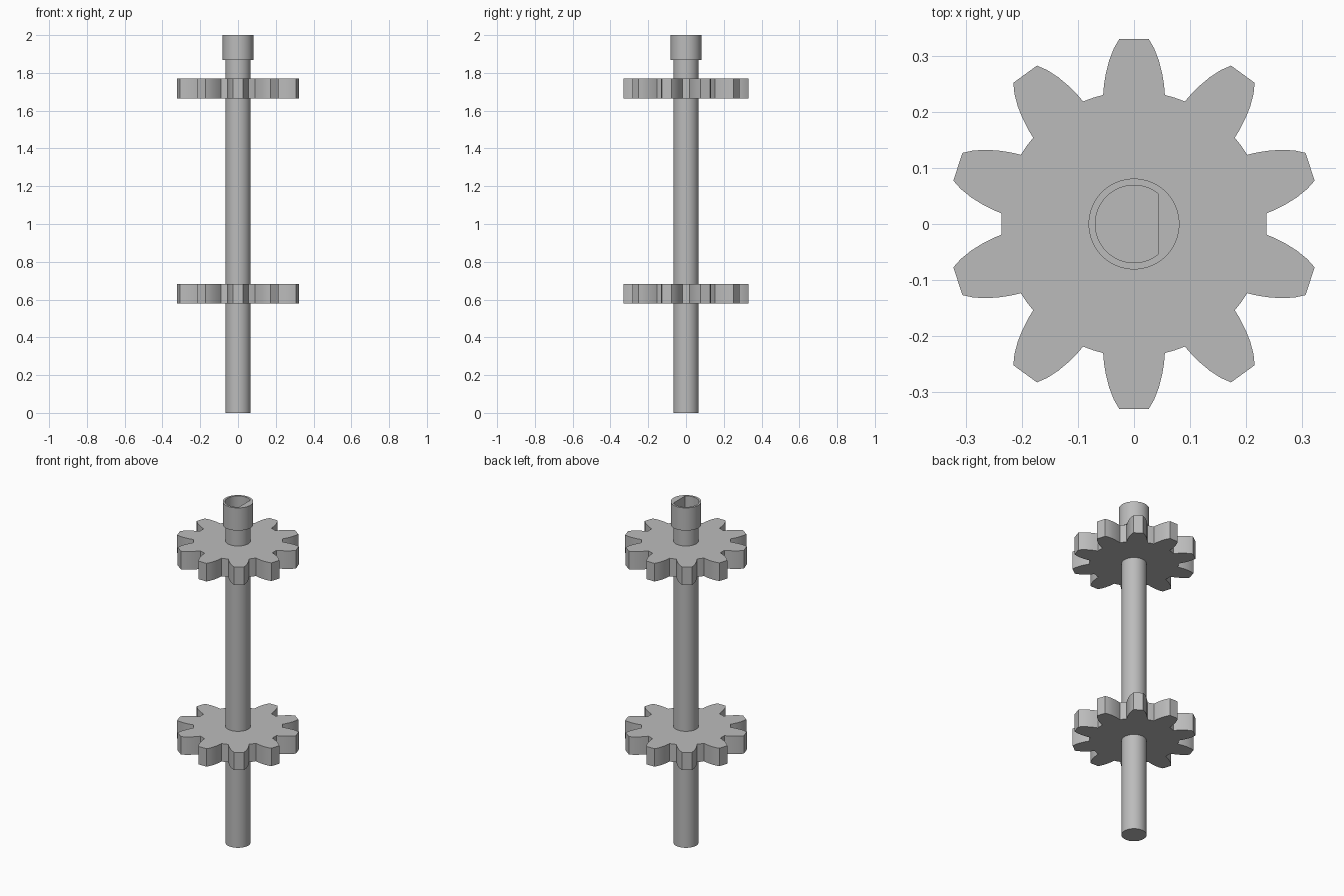
import bpy
import bmesh
import math

cube = bpy.data.objects.get("Cube")
if cube:
    bpy.data.objects.remove(cube, do_unlink=True)

grey = bpy.data.materials.new("plain grey")
grey.use_nodes = True
colour = (0.5, 0.5, 0.5, 1)
grey.diffuse_color = colour
grey.node_tree.nodes["Principled BSDF"].inputs["Base Color"].default_value = colour

SEGMENTS = 64
SHAFT_R = 0.067
COLLAR_R = 0.081
BORE_R = 0.069
TEETH = 10


def finish(name, bm):
    bmesh.ops.recalc_face_normals(bm, faces=bm.faces)
    mesh = bpy.data.meshes.new(name)
    bm.to_mesh(mesh)
    bm.free()
    mesh.materials.append(grey)
    obj = bpy.data.objects.new(name, mesh)
    bpy.context.collection.objects.link(obj)
    bpy.ops.object.select_all(action="DESELECT")
    obj.select_set(True)
    bpy.context.view_layer.objects.active = obj
    bpy.ops.object.shade_smooth_by_angle(angle=math.radians(25))
    return obj


def loft(name, rings):
    """Skin a stack of (outline, height) rings and cap both ends."""
    bm = bmesh.new()
    loops = [[bm.verts.new((x, y, z)) for x, y in outline] for outline, z in rings]
    for a, b in zip(loops, loops[1:]):
        n = len(a)
        for i in range(n):
            j = (i + 1) % n
            bm.faces.new((a[i], a[j], b[j], b[i]))
    bm.faces.new(loops[0])
    bm.faces.new(loops[-1])
    return finish(name, bm)


def circle(radius, flat=1.0):
    """Circle outline, cut by a flat at x = flat * radius."""
    angles = [math.tau * i / SEGMENTS for i in range(SEGMENTS)]
    return [(radius * min(math.cos(a), flat), radius * math.sin(a)) for a in angles]


def gear_outline():
    # One tooth as (half width, distance from centre), root to tip
    flank = [(0.055, 0.23), (0.0535, 0.248), (0.050, 0.269),
             (0.0445, 0.291), (0.036, 0.313), (0.026, 0.33)]
    tooth = [(r, -w) for w, r in flank] + [(r, w) for w, r in reversed(flank)]
    # Middle of the valley on the root circle
    half = math.pi / TEETH
    tooth.append((0.2365 * math.cos(half), 0.2365 * math.sin(half)))
    outline = []
    for k in range(TEETH):
        a = math.pi / 2 + math.tau * k / TEETH
        c, s = math.cos(a), math.sin(a)
        outline += [(x * c - y * s, x * s + y * c) for x, y in tooth]
    return outline


# Shaft
loft("shaft", [(circle(SHAFT_R), 0), (circle(SHAFT_R), 1.87)])

# Two matching gears
for name, low, high in (("lower_gear", 0.578, 0.683), ("upper_gear", 1.664, 1.77)):
    loft(name, [(gear_outline(), low), (gear_outline(), high)])

# Collar with a D-shaped socket in its top
d_bore = circle(BORE_R, math.cos(math.tau * 9 / SEGMENTS))
loft("socket_collar", [(circle(COLLAR_R), 1.867), (circle(COLLAR_R), 2.0),
                       (d_bore, 2.0), (d_bore, 1.875)])
